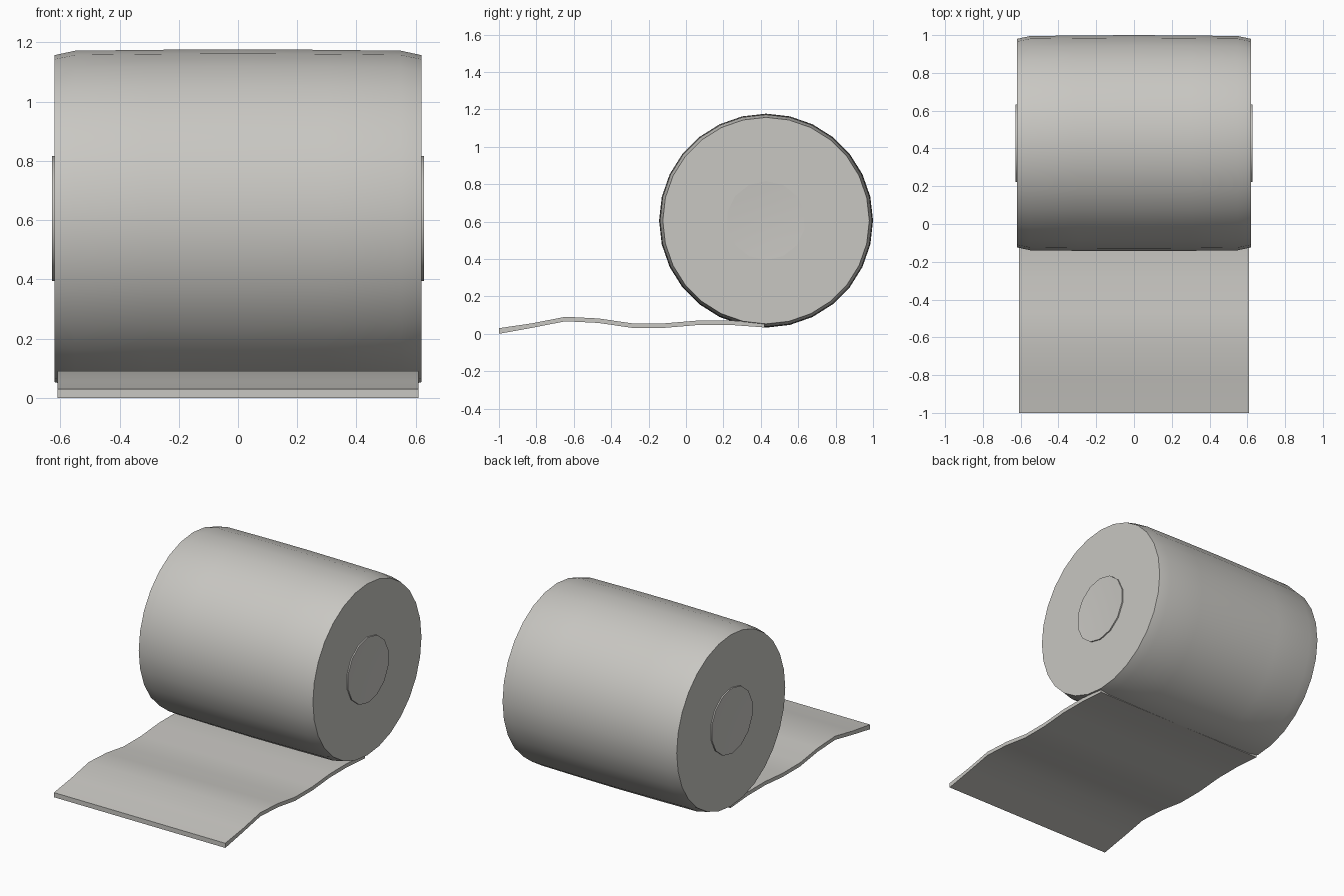
import bpy
import bmesh
import math

cube = bpy.data.objects.get("Cube")
if cube:
    bpy.data.objects.remove(cube, do_unlink=True)

PAPER = (0.58, 0.57, 0.54, 1.0)
paper = bpy.data.materials.new("warm grey paper")
paper.use_nodes = True
paper.diffuse_color = PAPER
paper.node_tree.nodes["Principled BSDF"].inputs["Base Color"].default_value = PAPER

AXIS_Y, AXIS_Z = 0.428, 0.605


def finish(name, bm):
    """Turn a bmesh into a smooth shaded object with sharp edges kept."""
    bmesh.ops.recalc_face_normals(bm, faces=bm.faces)
    mesh = bpy.data.meshes.new(name)
    bm.to_mesh(mesh)
    bm.free()
    mesh.materials.append(paper)
    obj = bpy.data.objects.new(name, mesh)
    bpy.context.collection.objects.link(obj)
    bpy.ops.object.select_all(action='DESELECT')
    obj.select_set(True)
    bpy.context.view_layer.objects.active = obj
    bpy.ops.object.shade_smooth_by_angle(angle=math.radians(30))
    return obj


def lathe(name, profile, sides):
    """Revolve (x, radius) pairs around the roll axis and cap both ends."""
    bm = bmesh.new()
    rings = []
    for x, r in profile:
        angles = [2 * math.pi * i / sides for i in range(sides)]
        rings.append([bm.verts.new((x, AXIS_Y + r * math.sin(a), AXIS_Z + r * math.cos(a)))
                      for a in angles])
    for a, b in zip(rings, rings[1:]):
        for i in range(sides):
            j = (i + 1) % sides
            bm.faces.new((a[i], a[j], b[j], b[i]))
    bm.faces.new(rings[0])
    bm.faces.new(rings[-1])
    return finish(name, bm)


# Wound roll: slightly barrelled, with softened rims
half = [(0.62, 0.552), (0.55, 0.567), (0.3, 0.57)]
profile = [(-x, r) for x, r in half] + [(0, 0.572)] + [(x, r) for x, r in reversed(half)]
lathe("paper_roll", profile, 28)

# Core discs with a shallow dish on each end
for side, name in ((1, "left_core"), (-1, "right_core")):
    lathe(name, [(side * x, r) for x, r in
                 ((0.6, 0.211), (0.628, 0.211), (0.623, 0.11))], 14)

# Loose sheet: a rippled strip running forward from under the roll
heights = [0.03, 0.056, 0.091, 0.082, 0.056, 0.056, 0.071, 0.071, 0.058]
step, half_width = 0.1775, 0.61
bm = bmesh.new()
rows = []
for i, z in enumerate(heights):
    y = -1 + i * step
    thick = 0.03 if i == 0 else 0.024
    rows.append([bm.verts.new((x, y, h)) for x, h in
                 ((-half_width, z - thick), (half_width, z - thick),
                  (half_width, z), (-half_width, z))])
for a, b in zip(rows, rows[1:]):
    for i in range(4):
        j = (i + 1) % 4
        bm.faces.new((a[i], a[j], b[j], b[i]))
bm.faces.new(rows[0])
bm.faces.new(rows[-1])
finish("loose_sheet", bm)
